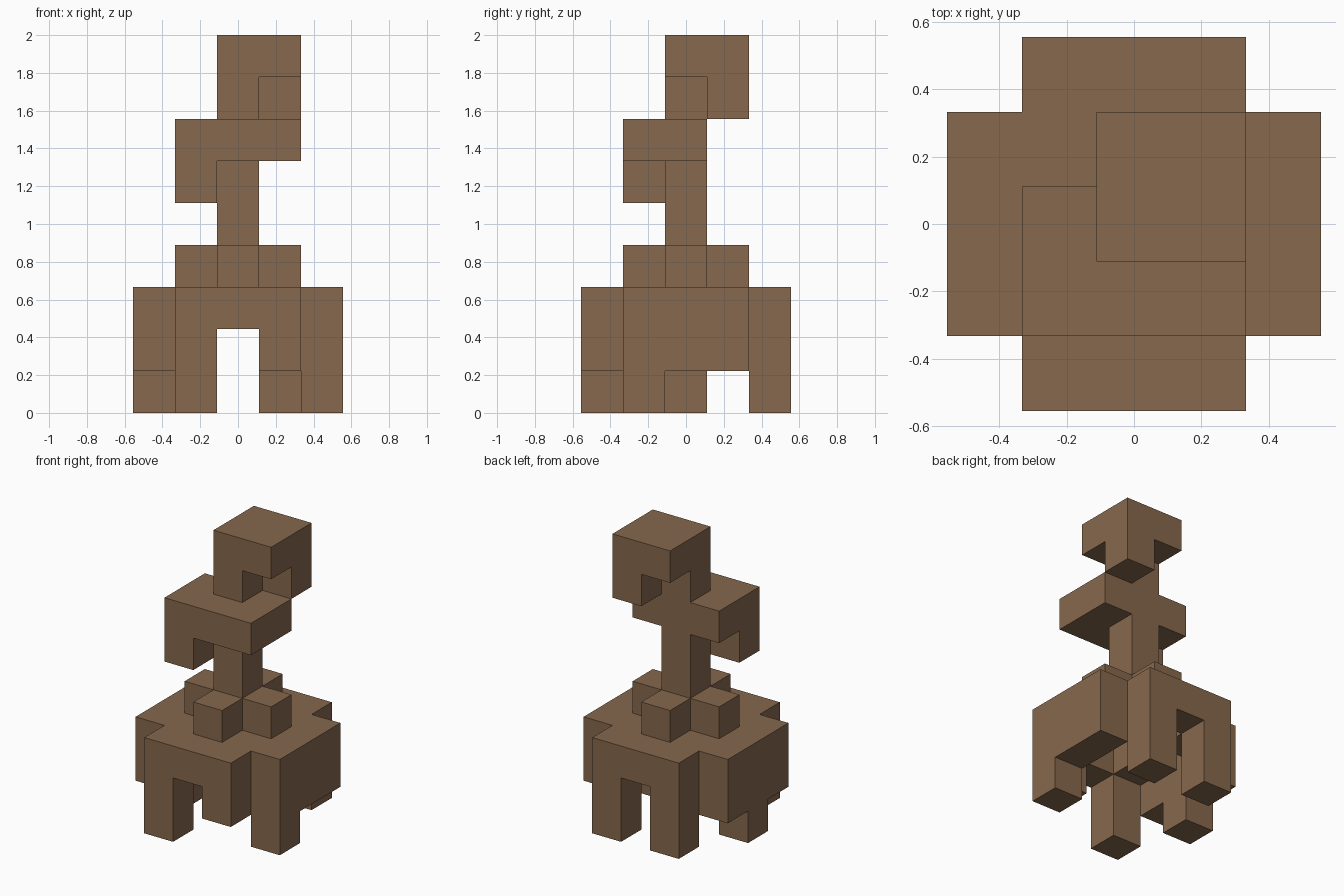
import bpy, bmesh
from mathutils import Vector

cube = bpy.data.objects.get("Cube")
if cube:
    bpy.data.objects.remove(cube, do_unlink=True)

U = 2 / 9  # edge of one block

brown = bpy.data.materials.new("warm brown")
brown.use_nodes = True
color = (0.238, 0.138, 0.074, 1)
brown.diffuse_color = color
brown.node_tree.nodes["Principled BSDF"].inputs["Base Color"].default_value = color


def box(xs, ys, zs):
    """All blocks in the inclusive index ranges."""
    span = lambda r: range(r[0], r[1] + 1)
    return {(x, y, z) for x in span(xs) for y in span(ys) for z in span(zs)}


def column(x, y, bottom, top):
    return box((x, x), (y, y), (bottom, top))


def plus(z):
    return box((-1, 1), (0, 0), (z, z)) | box((0, 0), (-1, 1), (z, z))


parts = {}

# Legs reaching the ground
parts["front_leg"] = column(-1, -2, 0, 1)
parts["left_leg"] = column(2, -1, 0, 0)
parts["back_left_leg"] = column(1, 2, 0, 1)
parts["back_right_leg"] = column(-1, 2, 0, 1)
parts["right_leg"] = column(-2, 0, 0, 0)

# Skirt hanging from the base slab
parts["front_stub"] = column(1, -2, 1, 1)
for name, x in (("left_skirt", 2), ("right_skirt", -2)):
    parts[name] = box((x, x), (-1, 1), (1, 1))

# Base slab with a hollow cross, covered by the collar
parts["base_slab"] = (box((-2, 2), (-1, 1), (2, 2))
                      | box((-1, 1), (-2, 2), (2, 2))) - plus(2)
parts["collar"] = plus(3)

# Neck, shoulder slab and head
parts["neck"] = column(0, 0, 4, 5)
parts["shoulder_slab"] = box((-1, 1), (-1, 0), (6, 6))
parts["hanging_block"] = column(-1, -1, 5, 5)
parts["head"] = (box((0, 1), (0, 1), (8, 8))
                 | column(0, 0, 7, 7) | column(1, 1, 7, 7))

solid = set().union(*parts.values())


def build(name, cells):
    """Outer skin of the part, without walls between touching blocks."""
    bm = bmesh.new()
    for cell in sorted(cells):
        centre = Vector(cell) + Vector((0, 0, 0.5))
        for axis in range(3):
            for sign in (-1, 1):
                normal = Vector((0, 0, 0))
                normal[axis] = sign
                if tuple(int(v) for v in Vector(cell) + normal) in solid:
                    continue
                side = Vector((0, 0, 0))
                side[(axis + 1) % 3] = 0.5
                up = normal.cross(side)
                mid = centre + normal / 2
                corners = (mid - side - up, mid + side - up,
                           mid + side + up, mid - side + up)
                bm.faces.new([bm.verts.new(c * U) for c in corners])
    bmesh.ops.remove_doubles(bm, verts=bm.verts, dist=0.001)
    bmesh.ops.dissolve_limit(bm, angle_limit=0.01, verts=bm.verts, edges=bm.edges)
    mesh = bpy.data.meshes.new(name)
    bm.to_mesh(mesh)
    bm.free()
    mesh.materials.append(brown)
    bpy.context.collection.objects.link(bpy.data.objects.new(name, mesh))


for part_name, part_cells in parts.items():
    build(part_name, part_cells)
